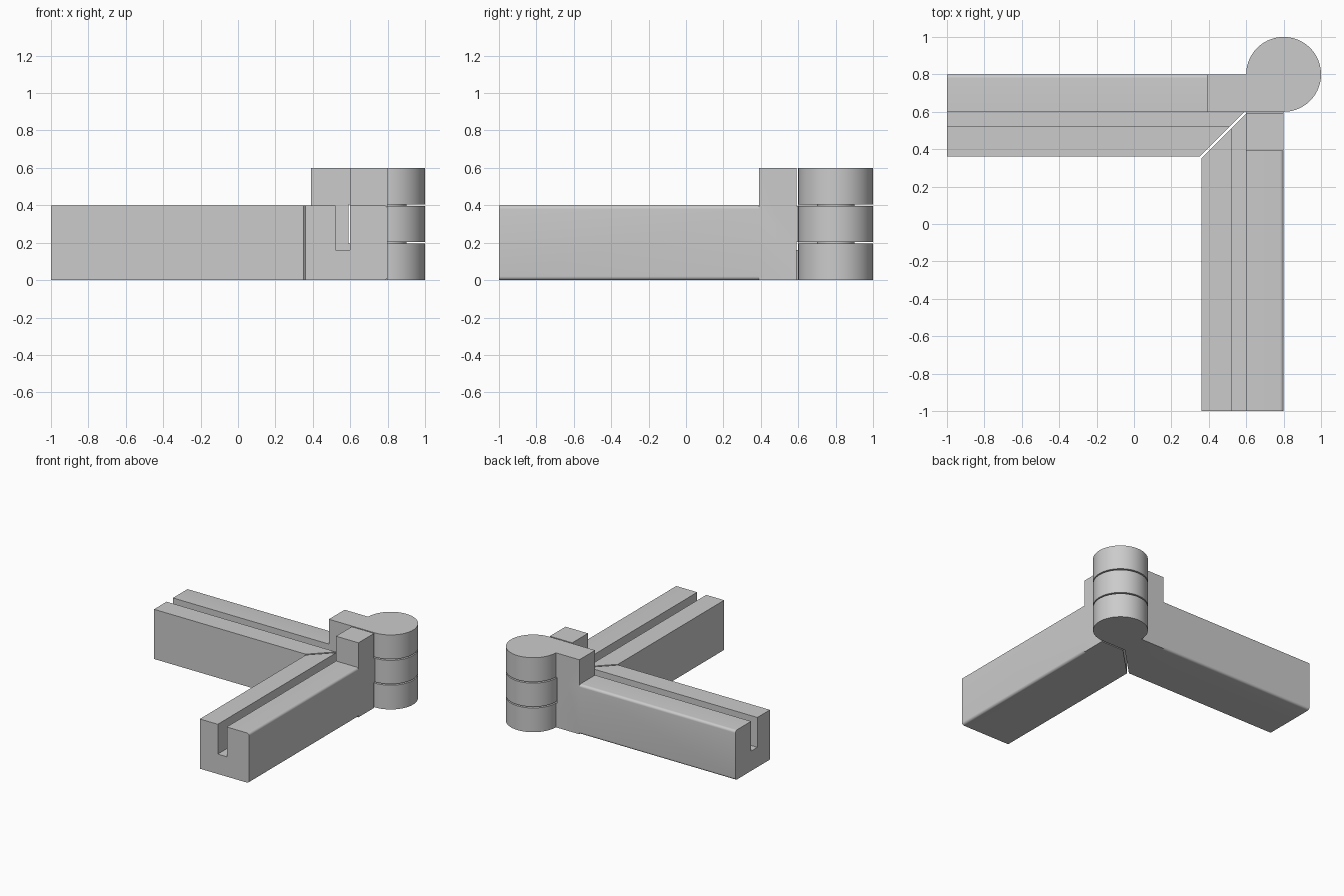
import bpy, bmesh, math
from mathutils import Matrix

cube = bpy.data.objects.get("Cube")
if cube:
    bpy.data.objects.remove(cube, do_unlink=True)

grey = bpy.data.materials.new("plain_grey")
grey.use_nodes = True
COLOUR = (0.6, 0.6, 0.6, 1)
grey.diffuse_color = COLOUR
grey.node_tree.nodes["Principled BSDF"].inputs["Base Color"].default_value = COLOUR

START, INNER, OUTER = -1.0, 0.36, 0.8   # arm end, inner side, outer side
SLOT, WALL, FLOOR = 0.52, 0.6, 0.16     # slot sides and floor
HEIGHT, TALL = 0.4, 0.6
GAP, ROUND, RADIUS = 0.01, 0.02, 0.2
PIVOT = (0.8, 0.8)
SWAP = Matrix(((0, 1, 0, 0), (1, 0, 0, 0), (0, 0, 1, 0), (0, 0, 0, 1)))


def make_object(name, bm, swap=False):
    if swap:
        bm.transform(SWAP)
    bmesh.ops.recalc_face_normals(bm, faces=bm.faces)
    mesh = bpy.data.meshes.new(name)
    bm.to_mesh(mesh)
    bm.free()
    mesh.materials.append(grey)
    ob = bpy.data.objects.new(name, mesh)
    bpy.context.collection.objects.link(ob)
    return ob


def select_only(ob):
    bpy.ops.object.select_all(action='DESELECT')
    ob.select_set(True)
    bpy.context.view_layer.objects.active = ob


def smooth(ob):
    select_only(ob)
    bpy.ops.object.shade_smooth_by_angle(angle=math.radians(30))


def join_solid(base, part):
    mod = base.modifiers.new("union", 'BOOLEAN')
    mod.operation, mod.solver, mod.object = 'UNION', 'EXACT', part
    select_only(base)
    bpy.ops.object.modifier_apply(modifier=mod.name)
    bpy.data.objects.remove(part, do_unlink=True)


def loft(bm, near, far):
    """Side walls between two matching rings of points."""
    a = [bm.verts.new(p) for p in near]
    b = [bm.verts.new(p) for p in far]
    for i in range(len(a)):
        j = (i + 1) % len(a)
        bm.faces.new((a[i], a[j], b[j], b[i]))
    return a, b


def corner(y, z, start):
    """Quarter-round points about a centre."""
    angles = [math.radians(start + 90 * i / 6) for i in range(7)]
    return [(y + ROUND * math.cos(t), z + ROUND * math.sin(t)) for t in angles]


def slotted_arm(name, swap):
    # slotted section with rounded outer edges and a mitred inner end
    inner = [(WALL, FLOOR), (SLOT, FLOOR), (SLOT, HEIGHT), (INNER, HEIGHT),
             (INNER, 0), (WALL, 0)]
    outer = corner(OUTER - ROUND, ROUND, -90) + corner(OUTER - ROUND, HEIGHT - ROUND, 0)
    section = inner + outer + [(WALL, HEIGHT)]
    bm = bmesh.new()
    a, b = loft(bm, [(START, y, z) for y, z in section],
                [(min(y, WALL) - GAP, y, z) for y, z in section])
    n = len(inner)
    for ring in (a, b):
        bm.faces.new(ring[:n])
        bm.faces.new(ring[n - 1:] + ring[:1])
    return make_object(name, bm, swap)


def hinge_plate(outline, swap):
    bm = bmesh.new()
    for ring in loft(bm, [(x, WALL, z) for x, z in outline],
                     [(x, OUTER, z) for x, z in outline]):
        bm.faces.new(ring)
    return make_object("plate", bm, swap)


def cylinder(name, radius, low, high):
    bm = bmesh.new()
    bmesh.ops.create_cone(bm, cap_ends=True, segments=96, radius1=radius,
                          radius2=radius, depth=high - low,
                          matrix=Matrix.Translation((*PIVOT, (low + high) / 2)))
    return make_object(name, bm)


def leaf(name, tabs, swap):
    # plate outline: straight back edge, tabs reaching the pivot on the front
    back, edge = 0.39, WALL - GAP
    outline = [(back, 0)]
    if tabs[0][0] > 0:
        outline.append((edge, 0))
    for low, high in tabs:
        if low > 0:
            outline.append((edge, low))
        outline += [(PIVOT[0], low), (PIVOT[0], high)]
        if high < TALL:
            outline.append((edge, high))
    if tabs[-1][1] < TALL:
        outline.append((edge, TALL))
    outline.append((back, TALL))

    arm = slotted_arm(name, swap)
    join_solid(arm, hinge_plate(outline, swap))
    for low, high in tabs:
        join_solid(arm, cylinder("knuckle", RADIUS, low, high))
    smooth(arm)


# two hinged arms at right angles, then the pin between the knuckles
h = GAP / 2
leaf("back_arm", [(0, 0.2 - h), (0.4 + h, TALL)], False)
leaf("left_arm", [(0.2 + h, 0.4 - h)], True)
smooth(cylinder("hinge_pin", RADIUS / 2, 0.1, 0.5))
